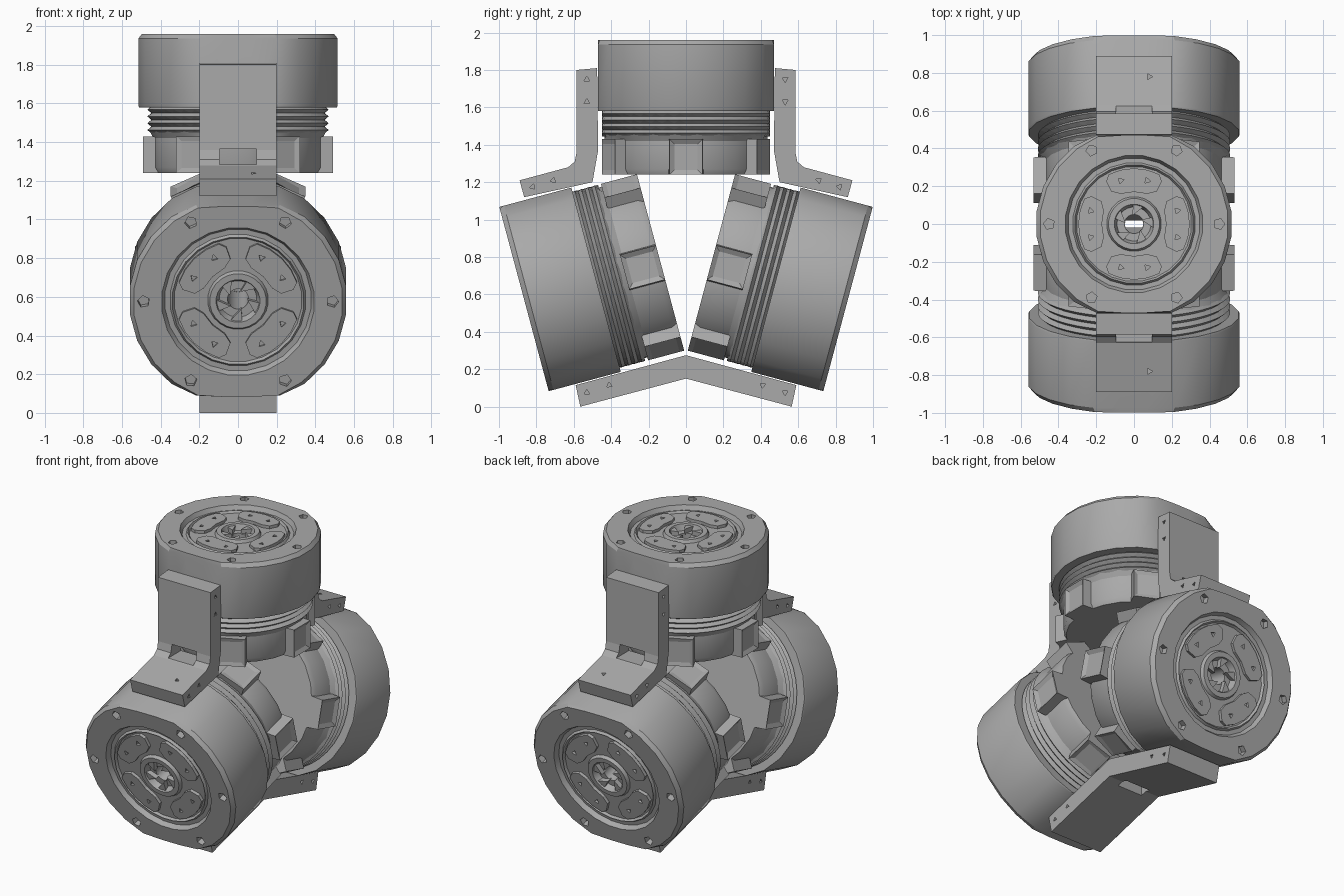
import bpy, bmesh
from math import sin, cos, radians, pi
from mathutils import Matrix, Vector

old = bpy.data.objects.get("Cube")
if old:
    bpy.data.objects.remove(old)

grey = bpy.data.materials.new("plain_grey")
grey.use_nodes = True
grey.diffuse_color = (0.4, 0.4, 0.4, 1)
grey.node_tree.nodes["Principled BSDF"].inputs["Base Color"].default_value = (0.4, 0.4, 0.4, 1)


def finish(bm, name, matrix=Matrix(), smooth=True, cutter=None):
    """Turn a bmesh into a named object, with optional carved details."""
    bmesh.ops.recalc_face_normals(bm, faces=bm.faces)
    mesh = bpy.data.meshes.new(name)
    bm.to_mesh(mesh)
    bm.free()
    mesh.materials.append(grey)
    obj = bpy.data.objects.new(name, mesh)
    bpy.context.collection.objects.link(obj)
    bpy.ops.object.select_all(action='DESELECT')
    obj.select_set(True)
    bpy.context.view_layer.objects.active = obj
    if cutter:
        tool = finish(cutter, name + "_cutter", smooth=False)
        tool.hide_render = True
        bpy.ops.object.select_all(action='DESELECT')
        obj.select_set(True)
        bpy.context.view_layer.objects.active = obj
        mod = obj.modifiers.new("carve", 'BOOLEAN')
        mod.operation, mod.solver, mod.object = 'DIFFERENCE', 'EXACT', tool
        bpy.ops.object.modifier_apply(modifier=mod.name)
        bpy.data.objects.remove(tool)
    if smooth:
        bpy.ops.object.shade_smooth_by_angle(angle=radians(28))
    obj.matrix_world = matrix
    return obj


def lathe(profile, clip, seg=24):
    """Closed ring of revolution whose sides are flattened at y = +-clip."""
    bm = bmesh.new()
    rings = []
    for r, z in profile:
        ring = []
        for i in range(seg):
            a = 2 * pi * (i + 0.5) / seg
            ring.append(bm.verts.new((r * cos(a), max(-clip, min(clip, r * sin(a))), z)))
        rings.append(ring)
    for k, ring in enumerate(rings):
        nxt = rings[(k + 1) % len(rings)]
        for i in range(seg):
            j = (i + 1) % seg
            bm.faces.new((ring[i], ring[j], nxt[j], nxt[i]))
    return bm


def prism(bm, outline, low, high, place):
    """Extrude a 2D outline between two levels; place maps (u, v, w) to space."""
    ends = [[bm.verts.new(place(u, v, w)) for u, v in outline] for w in (low, high)]
    bm.faces.new(ends[0])
    bm.faces.new(ends[1][::-1])
    n = len(outline)
    for i in range(n):
        j = (i + 1) % n
        bm.faces.new((ends[0][i], ends[1][i], ends[1][j], ends[0][j]))


def upright(u, v, w):
    return (u, v, w)


def sideways(u, v, w):
    return (w, u, v)


def polygon(cx, cy, r, n, turn=0.0):
    return [(cx + r * cos(turn + 2 * pi * i / n), cy + r * sin(turn + 2 * pi * i / n))
            for i in range(n)]


def polar(r, degrees):
    return r * cos(radians(degrees)), r * sin(radians(degrees))


def box(bm, centre, size):
    m = Matrix.Translation(centre) @ Matrix.Diagonal((*size, 1))
    bmesh.ops.create_cube(bm, size=1, matrix=m)


def knurl():
    """Band of staggered diamond facets."""
    bm, seg, rows = bmesh.new(), 44, 8
    rings = []
    for k in range(rows + 1):
        r = 0.47 if k % 2 else 0.448
        ring = []
        for i in range(seg):
            a = 2 * pi * (i + 0.5 * (k % 2)) / seg
            ring.append(bm.verts.new((r * cos(a), max(-0.45, min(0.45, r * sin(a))),
                                      0.205 + 0.14 * k / rows)))
        rings.append(ring)
    for k in range(rows):
        a, b = rings[k], rings[k + 1]
        for i in range(seg):
            j = (i + 1) % seg
            if k % 2 == 0:
                bm.faces.new((a[i], a[j], b[i]))
                bm.faces.new((a[j], b[j], b[i]))
            else:
                bm.faces.new((a[i], b[j], b[i]))
                bm.faces.new((a[i], a[j], b[j]))
    bm.faces.new(rings[0])
    bm.faces.new(rings[-1])
    return bm


def lugs():
    """Six raised blocks with sunken faces around the drum base."""
    bm = bmesh.new()
    for k in range(6):
        part = bmesh.new()
        box(part, (0.44, 0, 0.095), (0.1, 0.19, 0.19))
        part.faces.ensure_lookup_table()
        outer = max(part.faces, key=lambda f: f.calc_center_median().x)
        for v in outer.verts:
            v.co.y *= 0.92
        bmesh.ops.inset_region(part, faces=[outer], thickness=0.035, depth=-0.015)
        part.transform(Matrix.Rotation(k * pi / 3, 4, 'Z'))
        temp = bpy.data.meshes.new("temp")
        part.to_mesh(temp)
        part.free()
        bm.from_mesh(temp)
        bpy.data.meshes.remove(temp)
    for v in bm.verts:
        v.co.y = max(-0.45, min(0.45, v.co.y))
    return bm


def drum(name, matrix, turn):
    # Base and knurled grip
    finish(lathe([(0.05, 0), (0.425, 0), (0.44, 0.03), (0.44, 0.18), (0.46, 0.215), (0.05, 0.215)],
                 0.435), name + "_base", matrix)
    finish(lugs(), name + "_lugs", matrix, smooth=False)
    grip = knurl()
    hole = bmesh.new()
    prism(hole, polygon(0, 0, 0.05, 12), 0.1, 0.5, upright)
    finish(grip, name + "_grip", matrix, smooth=False, cutter=hole)

    # Cap with stepped recess, hub and six screw sockets
    sockets = bmesh.new()
    for k in range(6):
        prism(sockets, polygon(*polar(0.45, 60 * k), 0.03, 5, k), 0.68, 0.8, upright)
    cap = lathe([(0.05, 0.34), (0.515, 0.34), (0.52, 0.35), (0.52, 0.695), (0.5, 0.72),
                 (0.365, 0.72), (0.35, 0.69), (0.325, 0.69), (0.315, 0.705), (0.305, 0.69),
                 (0.145, 0.69), (0.135, 0.71), (0.105, 0.71), (0.09, 0.67), (0.05, 0.67)], 0.47)
    finish(cap, name + "_cap", matrix, cutter=sockets)

    # Four kidney-shaped pads with small dimples
    pads, dimples = bmesh.new(), bmesh.new()
    for k in range(4):
        mid = turn + 90 * k
        outline = [polar(0.295, mid + d) for d in (-27, -14, 0, 14, 27)]
        outline += [polar(r, mid + d) for r, d in ((0.27, 33), (0.21, 35), (0.175, 24), (0.17, 0),
                                                   (0.175, -24), (0.21, -35), (0.27, -33))]
        prism(pads, outline, 0.68, 0.71, upright)
        for d in (-17, 17):
            prism(dimples, polygon(*polar(0.24, mid + d), 0.018, 3, d), 0.695, 0.8, upright)
    finish(pads, name + "_pads", matrix, smooth=False, cutter=dimples)

    # Slanted teeth around the central hole
    teeth = bmesh.new()
    for k in range(5):
        a = turn + 72 * k
        prism(teeth, [polar(0.11, a - 12), polar(0.11, a + 20), polar(0.045, a + 30)],
              0.66, 0.7, upright)
    finish(teeth, name + "_hub_teeth", matrix, smooth=False)


drum("top_drum", Matrix.Translation((0, 0, 1.24)), 0)
for side, label in ((-1, "front"), (1, "back")):
    m = (Matrix.Translation((0, side * 0.136, 0.771)) @ Matrix.Rotation(radians(-105 * side), 4, 'X')
         @ Matrix.Diagonal((1.085, 1.085, 1.05, 1)))
    drum(label + "_drum", m, 45)

# Upper brackets joining the top drum to each lower drum
WIDTH = 0.2
arm = [(0.475, 1.81), (0.585, 1.8), (0.585, 1.36), (0.595, 1.31), (0.63, 1.28), (0.89, 1.21),
       (0.865, 1.12), (0.5, 1.2), (0.47, 1.37)]


def side_dimples(bm, spots):
    for y, z in spots:
        for w in (-WIDTH, WIDTH):
            prism(bm, polygon(y, z, 0.017, 3, y), w - 0.015, w + 0.015, sideways)


for side, label in ((-1, "front"), (1, "back")):
    bm, cut = bmesh.new(), bmesh.new()
    prism(bm, [(side * y, z) for y, z in arm], -WIDTH, WIDTH, sideways)
    box(cut, (0, side * 0.55, 1.325), (0.19, 0.4, 0.08))
    side_dimples(cut, [(side * y, z) for y, z in ((0.53, 1.75), (0.53, 1.63), (0.71, 1.21), (0.82, 1.175))])
    prism(cut, polygon(0.08, side * 0.78, 0.018, 3), 1.2, 1.3, upright)
    finish(bm, label + "_bracket", smooth=False, cutter=cut)

# Lower bracket bent under both lower drums
bm, cut = bmesh.new(), bmesh.new()
half = [(0.59, 0.115), (0.565, 0.0)]
prism(bm, [(0, 0.275)] + half + [(0, 0.15)] + [(-y, z) for y, z in half[::-1]],
      -WIDTH, WIDTH, sideways)
box(cut, (0, 0, 0.2), (0.19, 0.08, 0.4))
side_dimples(cut, [(s * y, z) for s in (-1, 1) for y, z in ((0.41, 0.115), (0.53, 0.075))])
finish(bm, "lower_bracket", smooth=False, cutter=cut)
